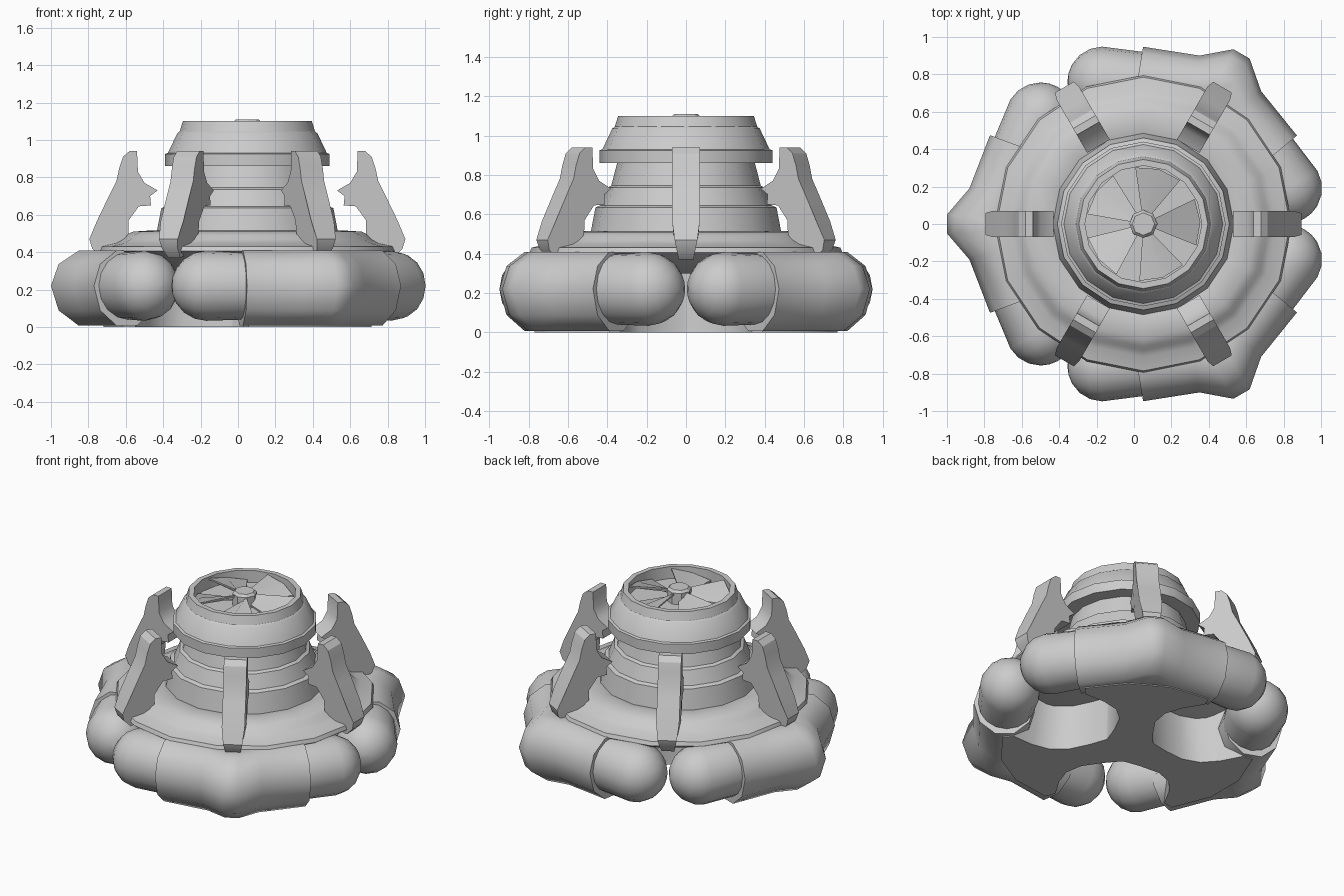
import bpy, bmesh, math
from mathutils import Vector, Matrix

if "Cube" in bpy.data.objects:
    bpy.data.objects.remove(bpy.data.objects["Cube"])

AXIS = Vector((0.05, 0, 0))      # common vertical axis of all parts


def finish(name, bm, turn=0, angle=35):
    """Turn a bmesh into an object, rotated about the common axis."""
    bmesh.ops.recalc_face_normals(bm, faces=bm.faces)
    bmesh.ops.transform(bm, verts=bm.verts,
                        matrix=Matrix.Translation(AXIS) @ Matrix.Rotation(math.radians(turn), 4, 'Z'))
    mesh = bpy.data.meshes.new(name)
    bm.to_mesh(mesh)
    bm.free()
    ob = bpy.data.objects.new(name, mesh)
    bpy.context.collection.objects.link(ob)
    bpy.ops.object.select_all(action='DESELECT')
    ob.select_set(True)
    bpy.context.view_layer.objects.active = ob
    bpy.ops.object.shade_smooth_by_angle(angle=math.radians(angle))
    return ob


def loft(name, rings, turn=0, angle=35):
    """Skin a list of equal-sized rings and cap both ends."""
    bm = bmesh.new()
    rows = [[bm.verts.new(p) for p in ring] for ring in rings]
    n = len(rows[0])
    for a, b in zip(rows, rows[1:]):
        for i in range(n):
            j = (i + 1) % n
            bm.faces.new((a[i], a[j], b[j], b[i]))
    bm.faces.new(rows[0])
    bm.faces.new(rows[-1])
    return finish(name, bm, turn, angle)


def lathe(name, profile, n=16):
    rings = [[(max(r, .001) * math.cos(2 * math.pi * i / n),
               max(r, .001) * math.sin(2 * math.pi * i / n), z) for i in range(n)]
             for r, z in profile]
    return loft(name, rings, angle=30)


def section(outer, inner, up, down, n=16, zc=0.22):
    """Rounded tube section standing between two plan points."""
    o, i = Vector((*outer, 0)), Vector((*inner, 0))
    c, half = (o + i) / 2, (o - i) / 2
    ring = []
    for k in range(n):
        a = 2 * math.pi * k / n
        s = math.sin(a)
        ring.append(c + half * math.cos(a) + Vector((0, 0, zc + (up if s > 0 else down) * s)))
    return ring


# Stepped body with wide dish
lathe("body", [(0, .30), (.5, .30), (.76, .38), (.795, .405), (.785, .43), (.71, .448), (.675, .468),
               (.655, .49), (.61, .51), (.53, .515), (.485, .505), (.46, .635), (.435, .645),
               (.40, .735), (.38, .745), (.345, .88), (0, .88)])

# Fan shroud, hub and pitched blades
lathe("fan_shroud", [(0, .86), (.44, .86), (.44, .925), (.425, .93), (.375, 1.035), (.362, 1.045),
                     (.345, 1.10), (.312, 1.10), (.312, 1.02), (0, 1.02)])
lathe("fan_hub", [(0, 1.02), (.075, 1.02), (.075, 1.095), (.06, 1.11), (0, 1.11)], 8)
for k in range(5):
    rings = []
    for deg, z in ((-24, 1.03), (0, 1.055), (24, 1.08)):
        a = math.radians(deg)
        rings.append([(r * math.cos(a), r * math.sin(a), z + dz)
                      for r, dz in ((.06, 0), (.305, 0), (.305, .01), (.06, .01))])
    loft(f"fan_blade_{k}", rings, 72 * k - 70)

# Six upright fins, narrowing towards the foot
fin = [(.59, .94), (.63, .94), (.665, .91), (.685, .85), (.70, .78), (.74, .70), (.805, .565),
       (.845, .47), (.83, .42), (.78, .37), (.68, .40), (.635, .50), (.635, .57), (.58, .645),
       (.515, .65), (.52, .70), (.48, .73), (.55, .77), (.585, .83)]
for k in range(6):
    loft(f"fin_{k}", [[(r, s * (.07 if z > .53 else .07 - .2 * (.53 - z)), z) for r, z in fin]
                      for s in (-1, 1)], 60 * k, 30)

# Three bent bumpers: a pointed sleeve with a rounded cap at each end
half = [((1.05, .05), (.62, .03)), ((.93, .19), (.58, .08)), ((.82, .475), (.47, .345))]
flip = lambda p: (p[0], -p[1])
stations = [(flip(o), flip(i)) for o, i in reversed(half)] + half
for k in range(3):
    turn = 60 + 120 * k
    loft(f"bumper_sleeve_{k}", [section(o, i, .198, .224, 10) for o, i in stations], turn, 45)
    for s in (-1, 1):
        rings = [section((.805, s * .44), (.485, s * .32), .18, .18)]
        d, nrm = Vector((-.51, .86)), Vector((.86, .51))
        c, rad = Vector((.55, .57)), .187
        for t in (0, 20, 40, 60, 75, 88):
            a = math.radians(t)
            m = c + d * rad * math.sin(a)
            w = rad * math.cos(a)
            o, i = m + nrm * w, m - nrm * w
            rings.append(section((o.x, s * o.y), (i.x, s * i.y), w, w))
        loft(f"bumper_cap_{k}_{'left' if s > 0 else 'right'}", rings, turn, 40)

# Three-armed underside plate with scooped notches between the arms
arm = [(.09, .14), (.20, .12), (.34, .11), (.45, .15), (.53, .24), (.60, .37), (.67, .38), (.77, .13)]
arm = [flip(p) for p in arm] + arm[::-1]
outline = []
for k in range(3):
    a = math.radians(60 + 120 * k)
    outline += [(x * math.cos(a) - y * math.sin(a), x * math.sin(a) + y * math.cos(a)) for x, y in arm]
loft("base_plate", [[(x * f, y * f, z) for x, y in outline]
                    for z, f in ((0, 1), (.06, .98), (.34, .93))])
